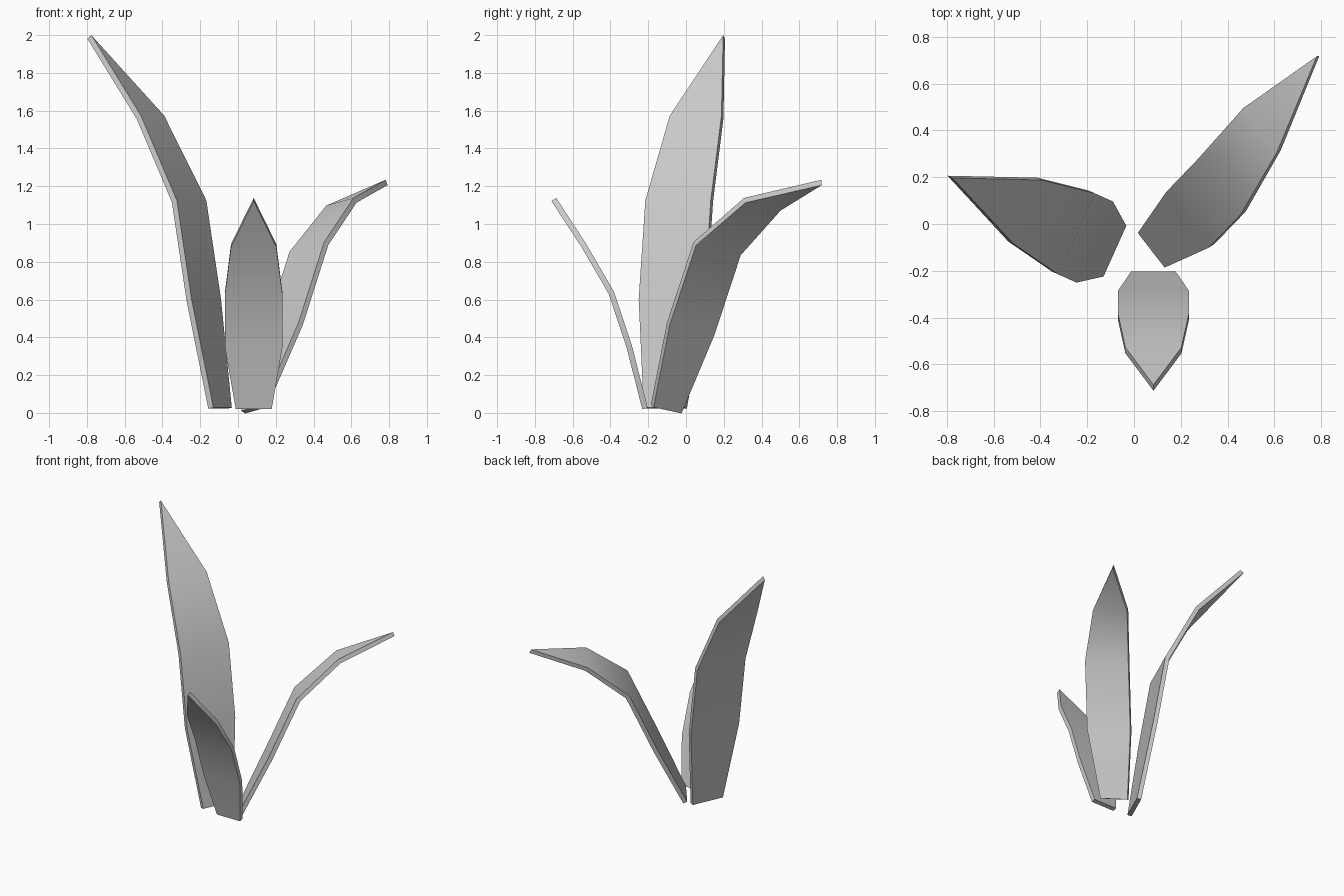
import bpy, bmesh, math
from mathutils import Vector

if "Cube" in bpy.data.objects:
    bpy.data.objects.remove(bpy.data.objects["Cube"])

THICKNESS = 0.03
HALF_WIDTHS = (0.095, 0.152, 0.152, 0.12)   # base to last row before the tip


def leaf(name, spine, across, scale=1.0):
    """Flat tapering blade swept along a spine that ends in a point."""
    across = Vector(across).normalized()
    bm = bmesh.new()
    rows = []
    for point, half in zip(spine, HALF_WIDTHS):
        side = across * half * scale
        rows.append([bm.verts.new(Vector(point) - side),
                     bm.verts.new(Vector(point) + side)])
    for (a, b), (c, d) in zip(rows, rows[1:]):
        bm.faces.new((a, b, d, c))
    tip = bm.verts.new(spine[-1])
    bm.faces.new((rows[-1][0], rows[-1][1], tip))
    mesh = bpy.data.meshes.new(name)
    bm.to_mesh(mesh)
    bm.free()
    obj = bpy.data.objects.new(name, mesh)
    bpy.context.collection.objects.link(obj)

    # Give the blade thickness, then smooth the bends and keep the rim sharp
    bpy.ops.object.select_all(action='DESELECT')
    obj.select_set(True)
    bpy.context.view_layer.objects.active = obj
    solid = obj.modifiers.new("thickness", 'SOLIDIFY')
    solid.thickness = THICKNESS
    solid.offset = 0
    solid.use_even_offset = True
    bpy.ops.object.modifier_apply(modifier=solid.name)
    bpy.ops.object.shade_smooth_by_angle(angle=math.radians(40))
    return obj


# Short front leaf
leaf("front_leaf",
     [(0.083, y, z) for y, z in ((-0.217, 0.023), (-0.30, 0.35), (-0.395, 0.635),
                                 (-0.54, 0.885), (-0.70, 1.13))],
     (1, 0, 0))

# Tall left leaf, leaning outward along one heading
out = Vector((-0.91, 0.41, 0))
base = Vector((-0.095, -0.11, 0))
leaf("tall_leaf",
     [base + out * d + Vector((0, 0, z))
      for d, z in ((0, 0.025), (0.095, 0.60), (0.18, 1.12), (0.405, 1.565), (0.76, 1.99))],
     (0.41, 0.91, 0), 1.25)

# Right leaf, arching back and rolled slightly to one side
leaf("arching_leaf",
     [(0.085, -0.105, 0.02), (0.24, 0.025, 0.445), (0.375, 0.165, 0.87),
      (0.547, 0.405, 1.105), (0.787, 0.718, 1.22)],
     (0.60, -0.775, 0.17))
